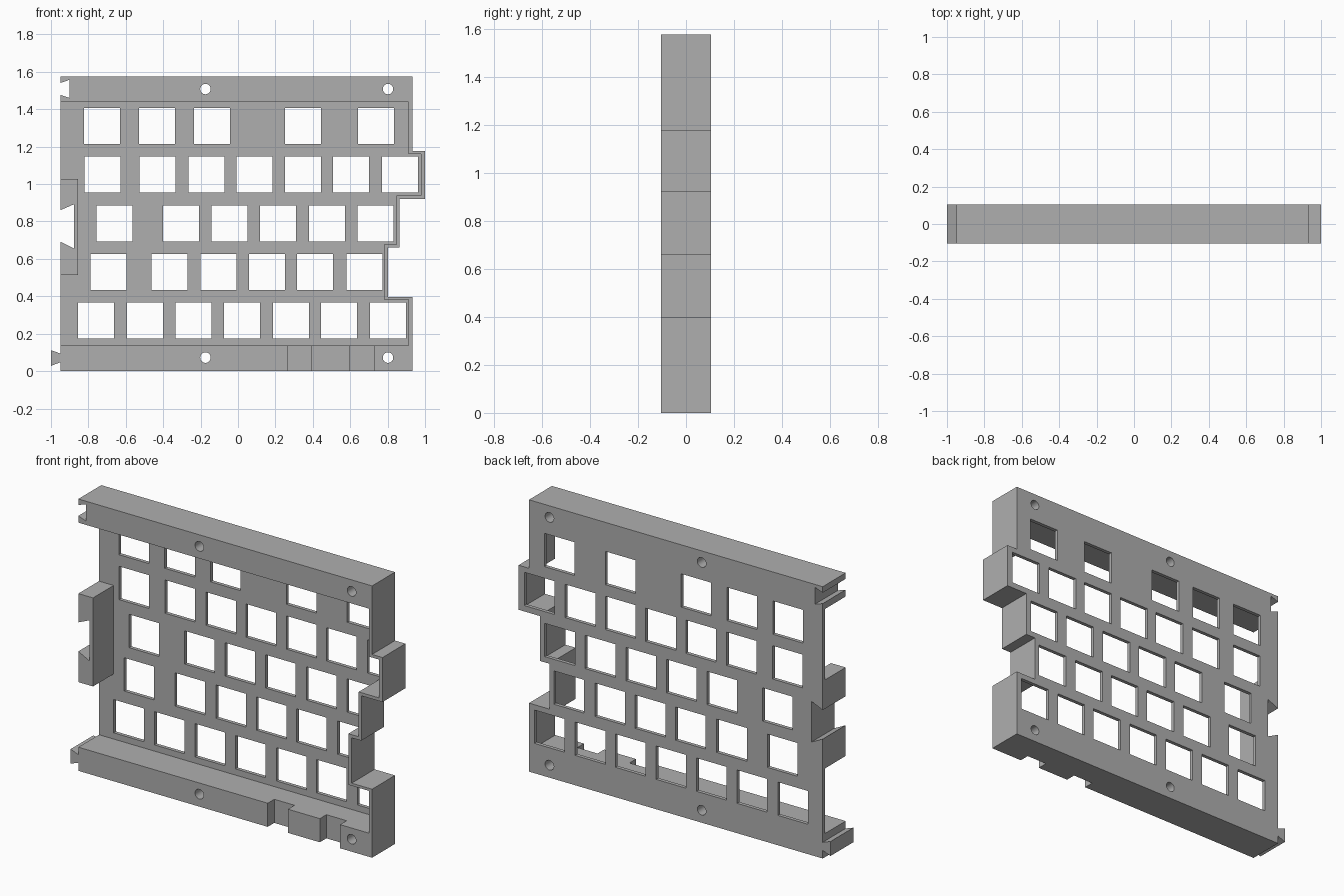
import bpy
import bmesh
import math

if "Cube" in bpy.data.objects:
    bpy.data.objects.remove(bpy.data.objects["Cube"], do_unlink=True)

HALF = 0.105           # half of the case depth
PLATE_FRONT = 0.084    # inner face of the thin back plate
KEY = 0.193            # side of a square opening

grey = bpy.data.materials.new("plain grey")
grey.use_nodes = True
grey.diffuse_color = (0.43, 0.43, 0.43, 1)
grey.node_tree.nodes["Principled BSDF"].inputs["Base Color"].default_value = grey.diffuse_color


def add_prism(bm, points, y0, y1):
    """Extrude an x-z profile from y0 to y1."""
    face = bm.faces.new([bm.verts.new((x, y0, z)) for x, z in points])
    moved = bmesh.ops.extrude_face_region(bm, geom=[face])["geom"]
    verts = [v for v in moved if isinstance(v, bmesh.types.BMVert)]
    bmesh.ops.translate(bm, verts=verts, vec=(0, y1 - y0, 0))


def box(x0, z0, x1, z1):
    return [(x0, z0), (x1, z0), (x1, z1), (x0, z1)]


def make_object(name, prisms):
    bm = bmesh.new()
    for points, y0, y1 in prisms:
        add_prism(bm, points, y0, y1)
    bmesh.ops.recalc_face_normals(bm, faces=bm.faces)
    mesh = bpy.data.meshes.new(name)
    bm.to_mesh(mesh)
    bm.free()
    mesh.materials.append(grey)
    obj = bpy.data.objects.new(name, mesh)
    bpy.context.collection.objects.link(obj)
    return obj


def cut(target, cutter):
    """Subtract the cutter, bake the result and drop the cutter."""
    cutter.hide_render = True
    mod = target.modifiers.new("cut", "BOOLEAN")
    mod.operation = "DIFFERENCE"
    mod.solver = "EXACT"
    mod.object = cutter
    graph = bpy.context.evaluated_depsgraph_get()
    mesh = bpy.data.meshes.new_from_object(target.evaluated_get(graph))
    target.modifiers.clear()
    target.data = mesh
    bpy.data.objects.remove(cutter, do_unlink=True)


# Stepped outer outline, with the tongue and dovetail sockets on the right end
right_side = [(0.933, 0), (0.933, 0.397), (0.802, 0.397), (0.802, 0.66),
              (0.864, 0.66), (0.864, 0.92), (1.0, 0.92), (1.0, 1.178),
              (0.933, 1.178), (0.933, 1.575)]
left_side = [(-0.95, 1.575), (-0.95, 1.54), (-0.9, 1.558), (-0.9, 1.46), (-0.95, 1.477),
             (-0.95, 0.86), (-0.877, 0.892), (-0.877, 0.655), (-0.95, 0.692),
             (-0.95, 0.094), (-1.0, 0.112), (-1.0, 0.028), (-0.95, 0.047), (-0.95, 0)]
case = make_object("case_body", [(right_side + left_side, -HALF, HALF)])

# Front cavity: leaves the bars, thin side wall and socket block standing
cavity = [(0.912, 0.137), (0.912, 0.382), (0.781, 0.382), (0.781, 0.678),
          (0.847, 0.678), (0.847, 0.938), (0.978, 0.938), (0.978, 1.16),
          (0.912, 1.16), (0.912, 1.438), (-1.2, 1.438), (-1.2, 1.027),
          (-0.856, 1.027), (-0.856, 0.514), (-1.2, 0.514), (-1.2, 0.137)]
cut(case, make_object("cavity_cutter", [(cavity, -0.3, PLATE_FRONT)]))

# Square openings: bottom height of each row and the start of each opening
rows = {
    1.214: [-0.823, -0.529, -0.235, 0.251, 0.641],
    0.954: [-0.821, -0.527, -0.265, -0.008, 0.251, 0.508, 0.77],
    0.693: [-0.757, -0.401, -0.142, 0.118, 0.38, 0.639],
    0.433: [-0.789, -0.463, -0.2, 0.059, 0.316, 0.58],
    0.173: [-0.856, -0.594, -0.334, -0.075, 0.187, 0.444, 0.706],
}
openings = [(box(x, z, x + KEY, z + KEY), 0.05, 0.2) for z, xs in rows.items() for x in xs]
cut(case, make_object("opening_cutter", openings))


# Screw holes through the full depth of both bars
def circle(cx, cz, r=0.028, n=32):
    return [(cx + r * math.cos(i * math.tau / n), cz + r * math.sin(i * math.tau / n))
            for i in range(n)]


holes = [(circle(x, z), -0.3, 0.3) for x in (-0.174, 0.802) for z in (0.072, 1.508)]
cut(case, make_object("screw_cutter", holes))

# Two shallow notches in the front of the bottom bar
notches = [(box(x, -0.1, x + 0.13, 0.2), -0.3, -0.045) for x in (0.264, 0.598)]
cut(case, make_object("notch_cutter", notches))

# Crisp flat faces, with only the screw holes smoothed
bpy.ops.object.select_all(action="DESELECT")
case.select_set(True)
bpy.context.view_layer.objects.active = case
bpy.ops.object.shade_smooth_by_angle(angle=math.radians(15))
